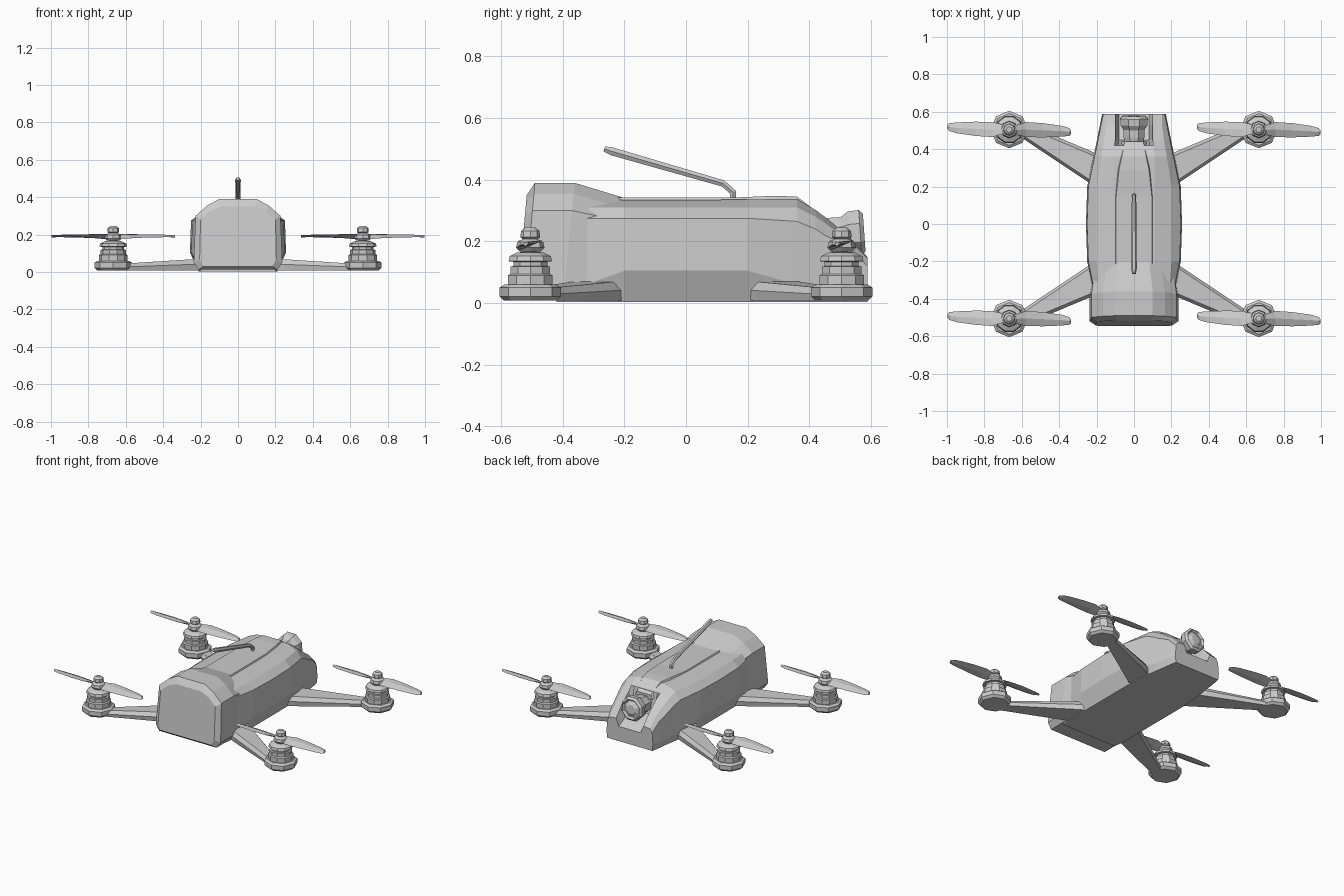
import bpy, bmesh, math
from mathutils import Vector, Matrix

if "Cube" in bpy.data.objects:
    bpy.data.objects.remove(bpy.data.objects["Cube"])


def loft(name, rings, matrix=None):
    """Closed flat-shaded skin through equal-length rings, capped at both ends."""
    bm = bmesh.new()
    vr = [[bm.verts.new(p) for p in ring] for ring in rings]
    n = len(vr[0])
    for a, b in zip(vr, vr[1:]):
        for i in range(n):
            j = (i + 1) % n
            bm.faces.new((a[i], a[j], b[j], b[i]))
    bm.faces.new(vr[0][::-1])
    bm.faces.new(vr[-1])
    if matrix:
        bm.transform(matrix)
    bmesh.ops.recalc_face_normals(bm, faces=bm.faces)
    me = bpy.data.meshes.new(name)
    bm.to_mesh(me)
    bm.free()
    ob = bpy.data.objects.new(name, me)
    bpy.context.collection.objects.link(ob)
    return ob


def lathe(name, profile, segs, matrix, phase=0.0):
    """Turn (radius, height) pairs around local z."""
    rings = []
    for r, z in profile:
        rings.append([(r * math.cos(phase + math.tau * i / segs),
                       r * math.sin(phase + math.tau * i / segs), z) for i in range(segs)])
    return loft(name, rings, matrix)


def section(y, half, lean=0.0):
    """Mirror a half cross-section (bottom to top) into a full ring at y."""
    pts = half + [(-x, z) for x, z in reversed(half)]
    return [(x, y + lean * z, z) for x, z in pts]


# Main fuselage, with a trough in the nose for the camera
# y, bottom width, side width, undercut z, side top z, shoulder x, shoulder z, top x, top z, trough z
body = [(-.42, .20, .215, .05, .27, .17, .31, .10, .333, .333),
        (-.35, .21, .220, .05, .275, .19, .31, .11, .333, .333),
        (-.20, .21, .250, .105, .275, .20, .31, .11, .334, .334),
        (.00, .21, .257, .105, .275, .20, .31, .11, .334, .334),
        (.20, .21, .250, .105, .275, .20, .31, .11, .336, .336),
        (.36, .20, .217, .06, .265, .175, .31, .11, .338, .338),
        (.42, .19, .204, .05, .24, .165, .28, .105, .302, .302),
        (.45, .185, .198, .05, .22, .16, .26, .10, .280, .16),
        (.53, .175, .182, .05, .18, .15, .205, .10, .215, .13),
        (.588, .165, .17, .05, .12, .15, .145, .10, .15, .10)]
loft("fuselage", [section(y, [(wb, .003), (w, z1), (w - .006, z2), (xs, zs), (xt, zt), (xt - .02, zc)])
                  for y, wb, w, z1, z2, xs, zs, xt, zt, zc in body])

# Raised spine on the canopy
spine = [(-.37, .06, .325), (-.30, .095, .342), (.15, .095, .342), (.29, .08, .348),
         (.36, .065, .345), (.44, .05, .285)]
loft("canopy_spine", [section(y, [(w + .015, z - .03), (w, z)]) for y, w, z in spine])

# Battery block at the front, with its fairing sloping down to the canopy
block = [(.21, .012), (.237, .05), (.227, .30), (.165, .355), (.10, .39)]
inset = [(.185, .03), (.205, .07), (.200, .28), (.15, .325), (.09, .35)]
loft("battery_block", [section(-.548, inset, .09), section(-.525, block, .09),
                       section(-.40, block, .1),
                       section(-.18, [(.19, .02), (.20, .05), (.20, .26), (.14, .30), (.08, .335)])])

# Camera: octagonal barrel with a wide bezel and a lens
lathe("camera", [(.05, -.12), (.06, -.06), (.06, -.02), (.078, .005), (.08, .04),
                 (.066, .053), (.056, .04), (.05, .04), (.03, .052)], 8,
      Matrix.Translation((0, .525, .225)) @ Matrix.Rotation(math.radians(-86), 4, 'X'), math.pi / 8)

# Bent antenna
path = [(.152, .325), (.152, .36), (.12, .388), (-.24, .492), (-.265, .5)]
radii = [.012, .012, .012, .015, .010]
rings = []
for i, (y, z) in enumerate(path):
    a, b = path[max(i - 1, 0)], path[min(i + 1, len(path) - 1)]
    t = Vector((0, b[0] - a[0], b[1] - a[1])).normalized()
    up = t.cross(Vector((1, 0, 0)))
    rings.append([Vector((0, y, z)) + radii[i] * (math.cos(k * math.tau / 6) * Vector((1, 0, 0))
                  + math.sin(k * math.tau / 6) * up) for k in range(6)])
loft("antenna", rings)

# Propeller stations along one blade: x, y/z of leading edge, y/z of trailing edge
blade = [(.0, .020, .198, -.020, .182), (.04, .024, .203, -.028, .175),
         (.09, .040, .203, -.040, .180), (.18, .034, .200, -.042, .184),
         (.28, .020, .196, -.038, .186), (.32, .008, .194, -.034, .187), (.331, -.005, .193, -.025, .188)]
MX, MY = .667, .505

for sx, side in ((1, "right"), (-1, "left")):
    for sy, end in ((1, "back"), (-1, "front")):
        tag = f"{end}_{side}"
        flip = Matrix.Diagonal((sx, sy, 1, 1))
        place = Matrix.Translation((sx * MX, sy * MY, 0))

        # Tapered arm
        def arm_ring(x, y0, y1, top, c):
            return [(x, y0, .008), (x, y1, .008), (x, y1 + c, top * .6), (x, y1 - .012, top),
                    (x, y0 + .012, top), (x, y0 - c, top * .6)]
        loft(f"{tag}_arm", [arm_ring(.15, .17, .345, .075, .006), arm_ring(.245, .23, .39, .068, .006),
                            arm_ring(.59, .46, .535, .046, .006), arm_ring(.66, .48, .55, .046, .004)], flip)

        # Motor pod, motor and propeller hub
        lathe(f"{tag}_pod", [(.085, .008), (.1, .022), (.1, .05), (.085, .06)], 8, place)
        lathe(f"{tag}_motor", [(.076, .055), (.076, .09), (.068, .095), (.068, .118), (.058, .12),
                               (.058, .134), (.074, .136), (.07, .152), (.045, .164), (.022, .166), (.022, .18)],
              10, place)
        lathe(f"{tag}_hub", [(.035, .168), (.046, .18), (.042, .198), (.024, .208), (.032, .214),
                             (.03, .234), (.016, .245)], 8, place)

        # Two blades
        for k in range(2):
            loft(f"{tag}_blade_{k + 1}",
                 [[(x, a, za), (x, (a + b) / 2, (za + zb) / 2 + .008), (x, b, zb),
                   (x, (a + b) / 2, (za + zb) / 2 - .005)] for x, a, za, b, zb in blade],
                 place @ Matrix.Rotation(math.pi * k, 4, 'Z'))
